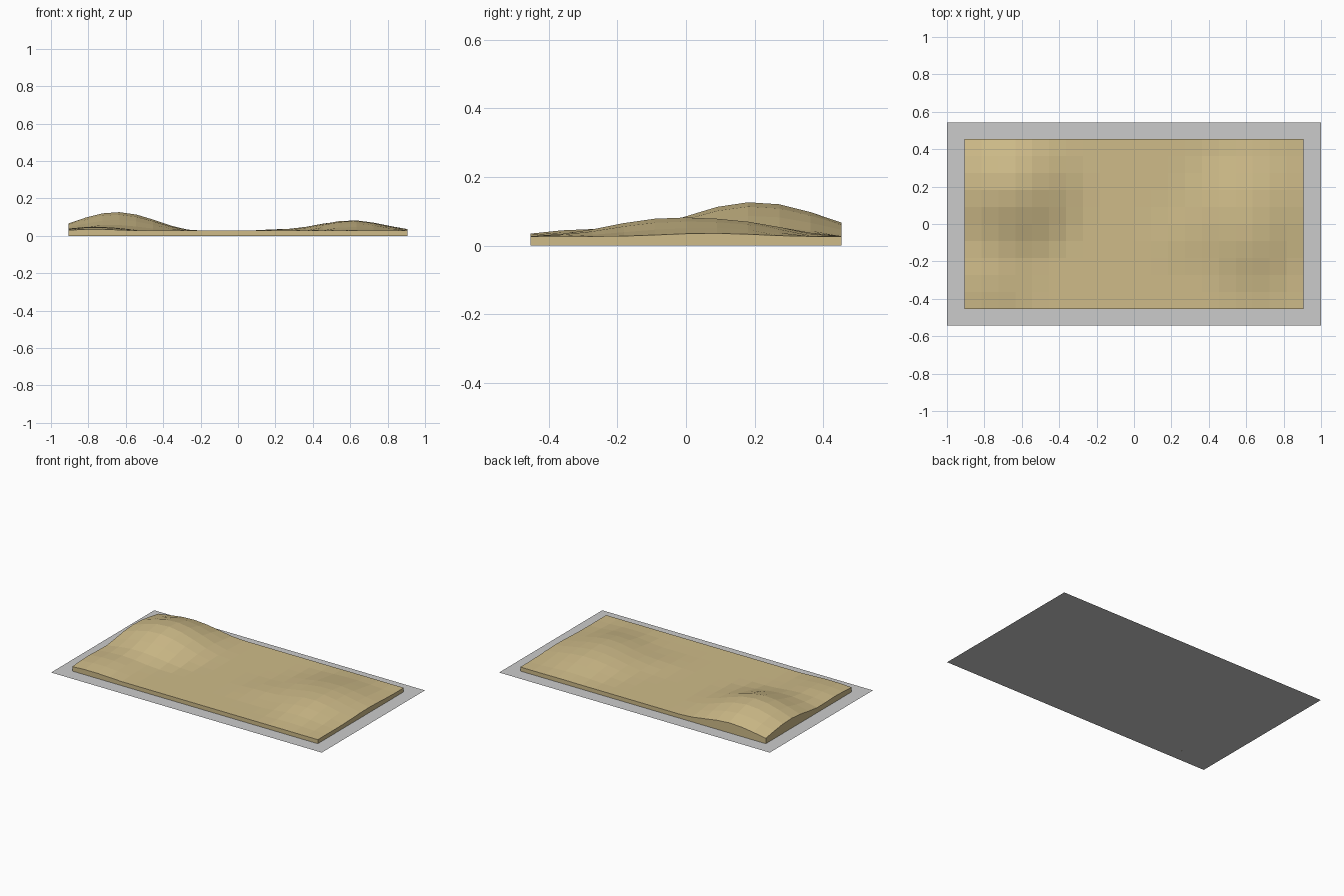
import bpy, bmesh, math

if "Cube" in bpy.data.objects:
    bpy.data.objects.remove(bpy.data.objects["Cube"])

HALF_X, HALF_Y = 0.907, 0.4535
NX, NY = 20, 10
BASE = 0.027

# Hills: centre x, centre y, height, radius
HILLS = [(-0.65, 0.20, 0.100, 0.45),
         (0.60, 0.07, 0.052, 0.42),
         (0.63, -0.18, 0.021, 0.30),
         (-0.76, -0.28, 0.022, 0.30),
         (0.23, -0.08, 0.008, 0.22)]


def height(x, y):
    z = BASE
    for cx, cy, h, r in HILLS:
        d = math.hypot(x - cx, y - cy) / r
        if d < 1:
            z += h * math.cos(d * math.pi / 2) ** 2
    return z


def finish(bm, name):
    mesh = bpy.data.meshes.new(name)
    bm.to_mesh(mesh)
    bm.free()
    obj = bpy.data.objects.new(name, mesh)
    bpy.context.collection.objects.link(obj)
    return obj


# Flat grey backing sheet
bm = bmesh.new()
bmesh.ops.create_grid(bm, x_segments=1, y_segments=1, size=1)
for v in bm.verts:
    v.co.y *= 0.544
finish(bm, "ground_sheet")

# Rolling sand surface with straight side walls
bm = bmesh.new()
bmesh.ops.create_grid(bm, x_segments=NX, y_segments=NY, size=1)
for v in bm.verts:
    x, y = v.co.x * HALF_X, v.co.y * HALF_Y
    v.co = (x, y, height(x, y))
rim = [e for e in bm.edges if e.is_boundary]
skirt = bmesh.ops.extrude_edge_only(bm, edges=rim)["geom"]
for v in skirt:
    if isinstance(v, bmesh.types.BMVert):
        v.co.z = 0
bmesh.ops.recalc_face_normals(bm, faces=bm.faces)
# Keep the terrain facing upward
top = max(bm.faces, key=lambda f: f.calc_center_median().z)
if top.normal.z < 0:
    bmesh.ops.reverse_faces(bm, faces=bm.faces)
terrain = finish(bm, "sand_terrain")

sand = bpy.data.materials.new("sand")
sand.diffuse_color = (0.62, 0.50, 0.25, 1)
sand.use_nodes = True
sand.node_tree.nodes["Principled BSDF"].inputs["Base Color"].default_value = sand.diffuse_color
terrain.data.materials.append(sand)
